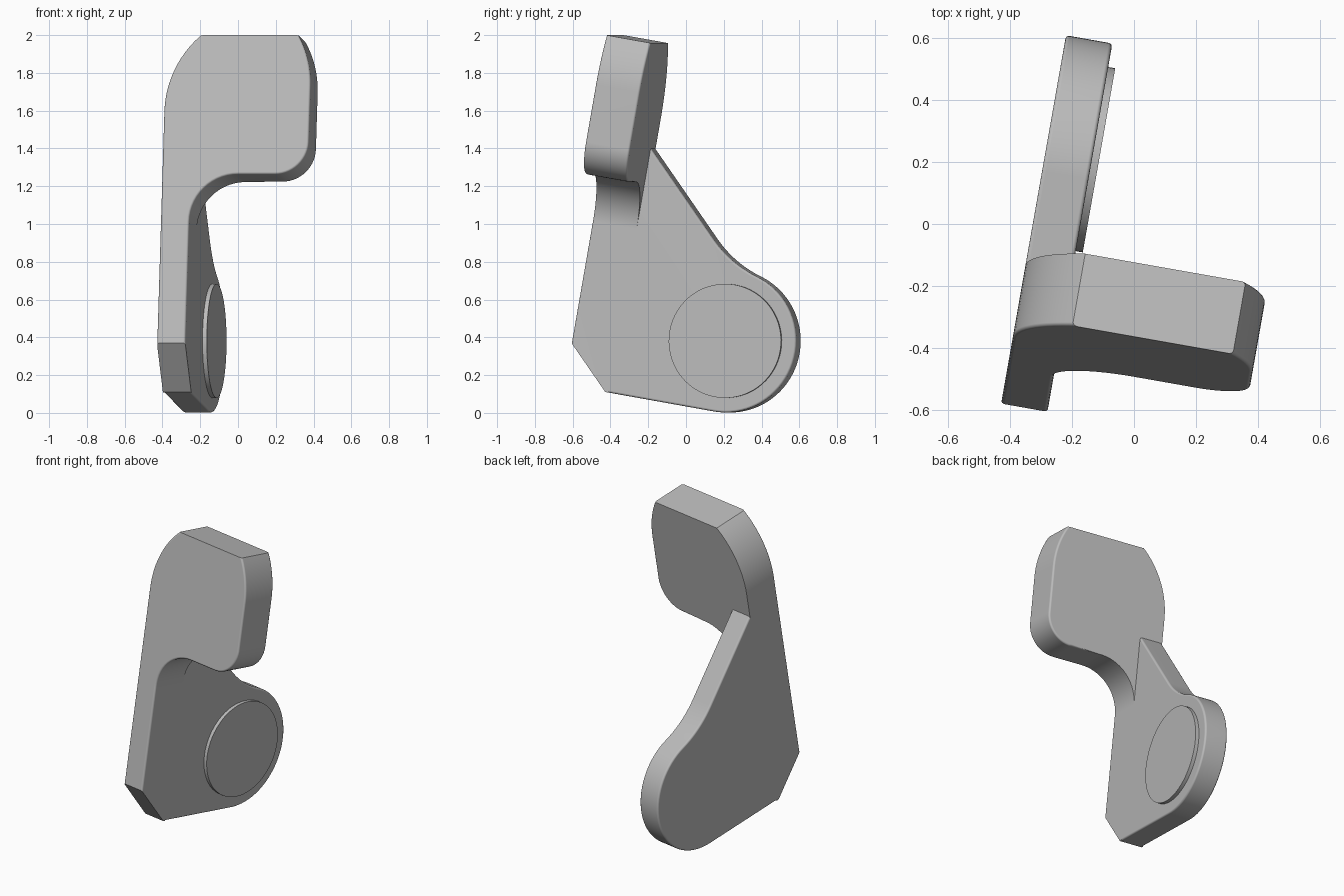
import bpy, bmesh
from math import sin, cos, radians, sqrt, atan2, degrees
from mathutils import Matrix

cube = bpy.data.objects.get("Cube")
if cube:
    bpy.data.objects.remove(cube, do_unlink=True)

grey = bpy.data.materials.new("plain_grey")
grey.use_nodes = True
colour = (0.5, 0.5, 0.5, 1)
grey.diffuse_color = colour
grey.node_tree.nodes["Principled BSDF"].inputs["Base Color"].default_value = colour

# Main dimensions in the bracket's own upright frame
LEFT, RIGHT = -0.322, -0.17          # side plate faces
FRONT, BACK = -0.70, -0.46           # tab faces
BOTTOM, TOP = 0.028, 1.907
HUB_Y, HUB_Z, HUB_R = 0.114, 0.407, 0.379
EDGE = 0.012
TILT = Matrix.Rotation(radians(-10), 4, 'Z') @ Matrix.Rotation(radians(-10), 4, 'X')


def arc(cx, cy, r, start, end, steps=14):
    angles = [radians(start + (end - start) * i / steps) for i in range(steps + 1)]
    return [(cx + r * cos(a), cy + r * sin(a)) for a in angles]


def prism(profile, place, low, high):
    """Closed solid from a profile swept between two depths."""
    bm = bmesh.new()
    a = [bm.verts.new(place(u, v, low)) for u, v in profile]
    b = [bm.verts.new(place(u, v, high)) for u, v in profile]
    bm.faces.new(a)
    bm.faces.new(b[::-1])
    for i in range(len(a)):
        j = (i + 1) % len(a)
        bm.faces.new((a[i], b[i], b[j], a[j]))
    bmesh.ops.recalc_face_normals(bm, faces=bm.faces[:])
    return bm


def round_edges(bm, rule):
    chosen = []
    for e in bm.edges:
        p, q = e.verts[0].co, e.verts[1].co
        if rule(p, q, (p + q) / 2):
            chosen.append(e)
    bmesh.ops.bevel(bm, geom=chosen, offset=EDGE, offset_type='OFFSET',
                    segments=4, profile=0.5, affect='EDGES')


def trim(bm, point, normal):
    bmesh.ops.bisect_plane(bm, geom=bm.verts[:] + bm.edges[:] + bm.faces[:],
                           plane_co=point, plane_no=normal, clear_outer=True)
    bmesh.ops.edgeloop_fill(bm, edges=[e for e in bm.edges if e.is_boundary])


def finish(bm, name):
    bmesh.ops.recalc_face_normals(bm, faces=bm.faces[:])
    mesh = bpy.data.meshes.new(name)
    bm.to_mesh(mesh)
    bm.free()
    mesh.materials.append(grey)
    obj = bpy.data.objects.new(name, mesh)
    bpy.context.collection.objects.link(obj)
    return obj


def activate(obj):
    bpy.ops.object.select_all(action='DESELECT')
    obj.select_set(True)
    bpy.context.view_layer.objects.active = obj


def same(a, b):
    return abs(a - b) < 1e-4


# Front tab: rounded head on a narrow upright strip
tab_right, big = 0.46, 0.544
tab_profile = [(LEFT, -0.1), (RIGHT, -0.1)]
tab_profile += arc(RIGHT + 0.255, 0.905, 0.255, 180, 90)
tab_profile += arc(tab_right - 0.175, 1.335, 0.175, -90, 0)
tab_profile += arc(tab_right - big, 1.636, big, 0, 40)
tab_profile += arc(LEFT + big, 1.5, big, 125, 180)
tab = prism(tab_profile, lambda u, v, d: (u, d, v), FRONT, BACK)
round_edges(tab, lambda p, q, m: (same(p.y, FRONT) and same(q.y, FRONT))
            or (same(p.y, BACK) and same(q.y, BACK) and m.x > 0.1))
trim(tab, (0, 0, TOP), (0, 0, 1))
trim(tab, (0, 0, BOTTOM), (0, 0, -1))
trim(tab, (0, FRONT, 0.252), (0, -1, -1))     # lower front chamfer
bracket = finish(tab, "bracket_body")

# Side plate: sloping upper edge blended into a round hub
slope = 0.88                                   # upper edge lies on y + z = slope
blend = 0.6
gap = (slope - HUB_Y - HUB_Z) / sqrt(2)
along = sqrt((HUB_R + blend) ** 2 - (gap + blend) ** 2)
by = HUB_Y + (gap + blend - along) / sqrt(2)
bz = HUB_Z + (gap + blend + along) / sqrt(2)
touch = degrees(atan2(bz - HUB_Z, by - HUB_Y))
plate_profile = [(BACK, BOTTOM)]
plate_profile += arc(HUB_Y, HUB_Z, HUB_R, -90, touch, 36)
plate_profile += arc(by, bz, blend, touch + 180, 225, 10)[1:]
plate_profile.append((BACK, slope - BACK))
plate = prism(plate_profile, lambda u, v, d: (d, u, v), LEFT, RIGHT)
round_edges(plate, lambda p, q, m: same(p.x, q.x) and m.y > BACK + 0.01)
plate_obj = finish(plate, "side_plate")

# Fuse both into one clean body
union = bracket.modifiers.new("Union", 'BOOLEAN')
union.operation = 'UNION'
union.solver = 'EXACT'
union.object = plate_obj
activate(bracket)
bpy.ops.object.modifier_apply(modifier=union.name)
bpy.data.objects.remove(plate_obj, do_unlink=True)

# Raised round pad on the hub
pad = prism(arc(HUB_Y, HUB_Z, 0.302, 0, 360, 64)[:-1],
            lambda u, v, d: (d, u, v), RIGHT, RIGHT + 0.023)
pad_obj = finish(pad, "hub_pad")

# Lean and turn the parts, then shade
for obj in (bracket, pad_obj):
    obj.data.transform(TILT)
    activate(obj)
    bpy.ops.object.shade_smooth_by_angle(angle=radians(35))
    weighted = obj.modifiers.new("Weighted Normals", 'WEIGHTED_NORMAL')
    weighted.keep_sharp = True
